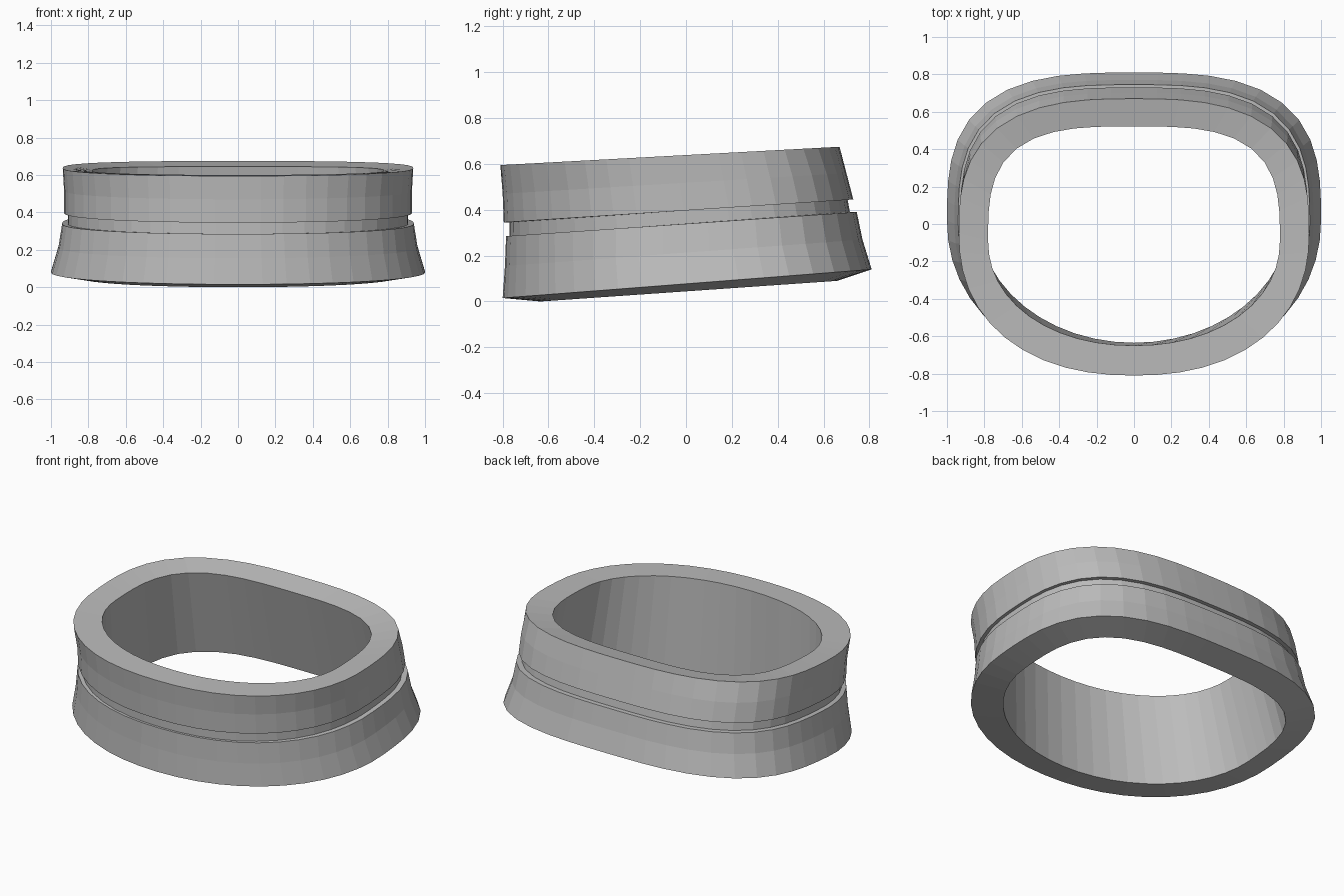
import bpy, bmesh, math

cube = bpy.data.objects.get("Cube")
if cube:
    bpy.data.objects.remove(cube, do_unlink=True)

SEGMENTS = 48

grey = bpy.data.materials.new("plain_grey")
grey.use_nodes = True
colour = (0.5, 0.5, 0.5, 1)
grey.diffuse_color = colour
grey.node_tree.nodes["Principled BSDF"].inputs["Base Color"].default_value = colour

# Each ring: half width, widest y, front y, back y, front z, back z,
# front roundness, back roundness
RINGS = [
    (0.83, 0.03, -0.635, 0.66, 0.0, 0.09, 2.0, 3.2),     # inner bottom edge
    (1.0, 0.02, -0.80, 0.81, 0.015, 0.14, 2.1, 3.0),     # outer bottom edge
    (0.96, 0.0, -0.79, 0.77, 0.155, 0.27, 2.15, 3.0),    # lower band middle
    (0.94, 0.0, -0.785, 0.745, 0.285, 0.39, 2.2, 3.0),   # lower band lip
    (0.91, 0.0, -0.77, 0.715, 0.285, 0.39, 2.2, 3.0),    # groove floor, low
    (0.91, -0.01, -0.77, 0.705, 0.345, 0.445, 2.2, 3.0), # groove floor, high
    (0.93, -0.01, -0.795, 0.73, 0.345, 0.445, 2.2, 3.0), # upper band lip
    (0.93, -0.03, -0.80, 0.70, 0.47, 0.56, 2.2, 3.0),    # upper band middle
    (0.937, -0.05, -0.81, 0.67, 0.595, 0.675, 2.25, 2.8),# outer top edge
    (0.78, -0.09, -0.65, 0.522, 0.60, 0.645, 2.1, 3.2),  # inner top edge
]


def ring_points(half, mid, front, back, z_front, z_back, n_front, n_back):
    """Rounded outline with its own curve in front and behind, on a tilted plane."""
    for i in range(SEGMENTS):
        a = math.tau * i / SEGMENTS
        c, s = math.cos(a), math.sin(a)
        n, depth = (n_back, back - mid) if s >= 0 else (n_front, mid - front)
        r = (abs(c) ** n + abs(s) ** n) ** (-1 / n)
        y = mid + depth * r * s
        t = (y - front) / (back - front)
        yield half * r * c, y, z_front + (z_back - z_front) * t


# Loft the closed wall section around the ring
bm = bmesh.new()
loops = [[bm.verts.new(p) for p in ring_points(*ring)] for ring in RINGS]
for k, low in enumerate(loops):
    high = loops[(k + 1) % len(loops)]
    for i in range(SEGMENTS):
        j = (i + 1) % SEGMENTS
        bm.faces.new((low[i], low[j], high[j], high[i]))
bmesh.ops.recalc_face_normals(bm, faces=bm.faces)
mesh = bpy.data.meshes.new("grooved_ring")
bm.to_mesh(mesh)
bm.free()
mesh.materials.append(grey)
ring_object = bpy.data.objects.new("grooved_ring", mesh)
bpy.context.collection.objects.link(ring_object)
